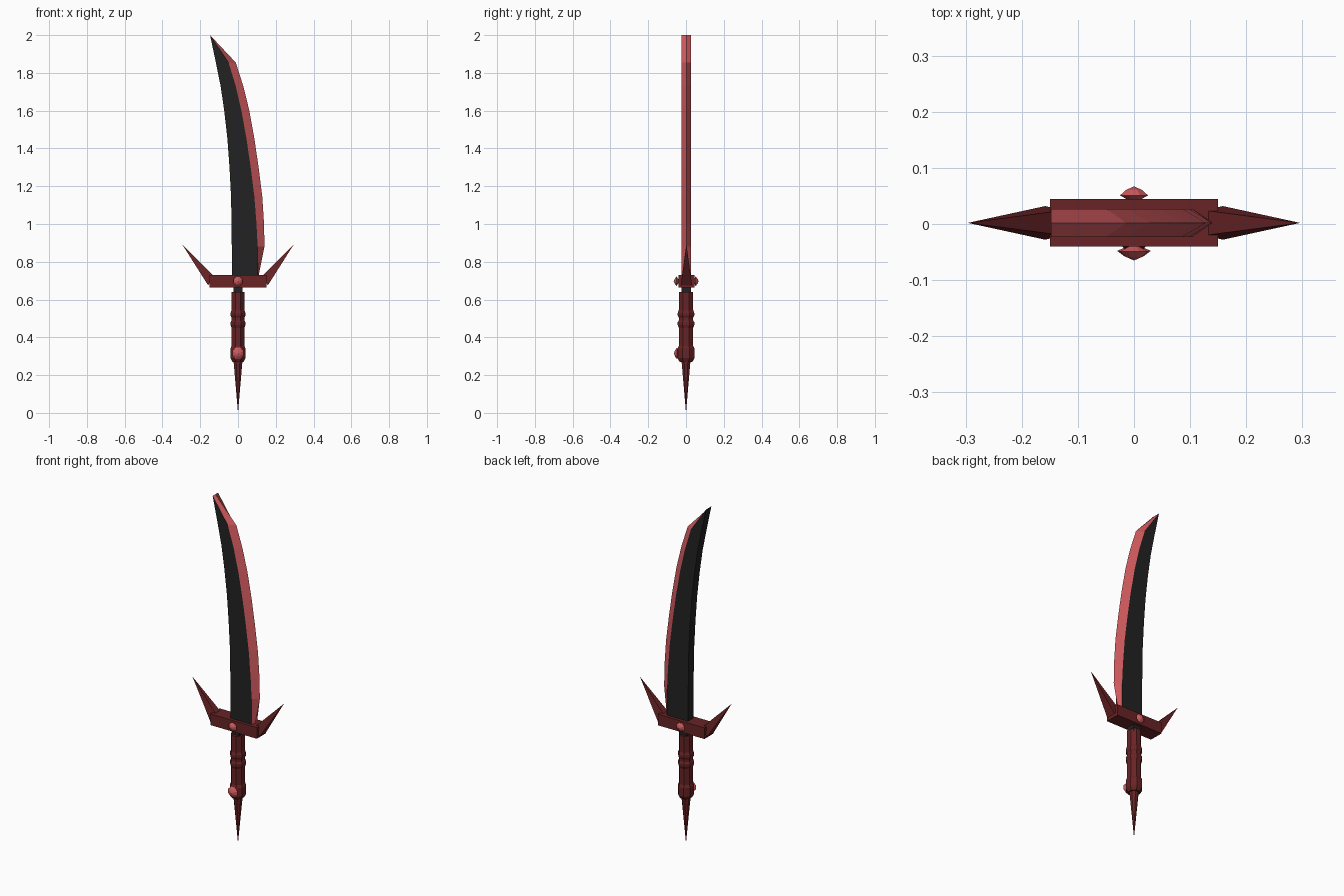
import bpy, bmesh, math
from mathutils import Vector, Matrix

if "Cube" in bpy.data.objects:
    bpy.data.objects.remove(bpy.data.objects["Cube"])


def material(name, rgb):
    m = bpy.data.materials.new(name)
    m.diffuse_color = (*rgb, 1)
    m.use_nodes = True
    m.node_tree.nodes["Principled BSDF"].inputs["Base Color"].default_value = m.diffuse_color
    return m


BLACK = material("black steel", (0.016, 0.016, 0.016))
EDGE = material("light red", (0.62, 0.10, 0.11))
DARK = material("dark red", (0.14, 0.017, 0.018))


def finish(bm, name, *mats):
    bmesh.ops.remove_doubles(bm, verts=bm.verts, dist=1e-5)
    bmesh.ops.recalc_face_normals(bm, faces=bm.faces)
    me = bpy.data.meshes.new(name)
    bm.to_mesh(me)
    bm.free()
    for m in mats:
        me.materials.append(m)
    ob = bpy.data.objects.new(name, me)
    bpy.context.collection.objects.link(ob)
    return ob


def lathe(name, profile, sides, mat, sx=1.0, sy=1.0, matrix=Matrix()):
    """Faceted turning around z from (radius, z) points, flats facing the axes."""
    bm = bmesh.new()
    k = 1 / math.cos(math.pi / sides)
    rings = []
    for r, z in profile:
        rings.append([bm.verts.new(matrix @ Vector((
            sx * r * k * math.cos((i + .5) * math.tau / sides),
            sy * r * k * math.sin((i + .5) * math.tau / sides), z))) for i in range(sides)])
    for a, b in zip(rings, rings[1:]):
        for i in range(sides):
            j = (i + 1) % sides
            bm.faces.new((a[i], a[j], b[j], b[i]))
    bm.faces.new(rings[0])
    bm.faces.new(rings[-1])
    return finish(bm, name, mat)


def box(name, size, center, mat):
    bm = bmesh.new()
    bmesh.ops.create_cube(bm, size=1, matrix=Matrix.Translation(center) @ Matrix.Diagonal((*size, 1)))
    return finish(bm, name, mat)


# Curved blade: rows of z, spine x, bevel line x, cutting edge x
rows = [(.70, -.03, .105, .108), (.73, -.032, .105, .110), (.88, -.033, .104, .140),
        (1.0, -.034, .098, .138), (1.15, -.037, .086, .128), (1.3, -.045, .067, .109),
        (1.45, -.056, .045, .087), (1.6, -.073, .018, .060), (1.73, -.092, -.012, .028),
        (1.855, -.117, -.05, -.012), (2.0, -.148, -.148, -.148)]
T, C = .025, .002
bm = bmesh.new()
rings = [[bm.verts.new((x, y + C, z)) for x, y in
          ((s, -T), (s, T), (b, T), (e, 0), (b, -T))] for z, s, b, e in rows]
for a, b in zip(rings, rings[1:]):
    for i in range(5):
        j = (i + 1) % 5
        f = bm.faces.new((a[i], a[j], b[j], b[i]))
        f.material_index = 1 if i in (2, 3) else 0
bm.faces.new(rings[0])
finish(bm, "blade", BLACK, EDGE)

# Tang between grip and guard
box("tang", (.05, .05, .09), (0, C, .67), BLACK)

# Guard bar with an upswept spike on each end
box("guard", (.30, .085, .065), (0, C, .6975), DARK)
for side, label in ((-1, "left"), (1, "right")):
    bm = bmesh.new()
    base = [bm.verts.new((side * x, y + C, z)) for x, y, z in
            ((.128, -.022, .725), (.128, .022, .725), (.158, .03, .675), (.158, -.03, .675))]
    tip = bm.verts.new((side * .296, C, .893))
    bm.faces.new(base)
    for i in range(4):
        bm.faces.new((base[i], base[(i + 1) % 4], tip))
    finish(bm, "guard_spike_" + label, DARK)

# Grip with two raised bands, swelling into the pommel collar
lathe("grip", [(.034, .64), (.034, .545), (.039, .53), (.039, .515), (.034, .505),
               (.034, .49), (.039, .48), (.039, .465), (.034, .45), (.034, .355),
               (.040, .34), (.040, .29), (.030, .27)], 8, DARK, 1.0, 1.12)

# Pommel spike
lathe("pommel_spike", [(.024, .28), (.0004, .005), (0, 0)], 8, DARK)


# Faceted gems
def gem(name, r, y, z, front):
    turn = Matrix.Translation((0, y, z)) @ Matrix.Rotation(math.radians(90 * front), 4, 'X')
    lathe(name, [(0, -.014), (r, 0), (r * .55, .010), (0, .016)], 8, EDGE, matrix=turn)


gem("guard_gem_front", .025, -.049, .697, 1)
gem("guard_gem_back", .025, .051, .697, -1)
gem("pommel_gem", .030, -.048, .315, 1)
